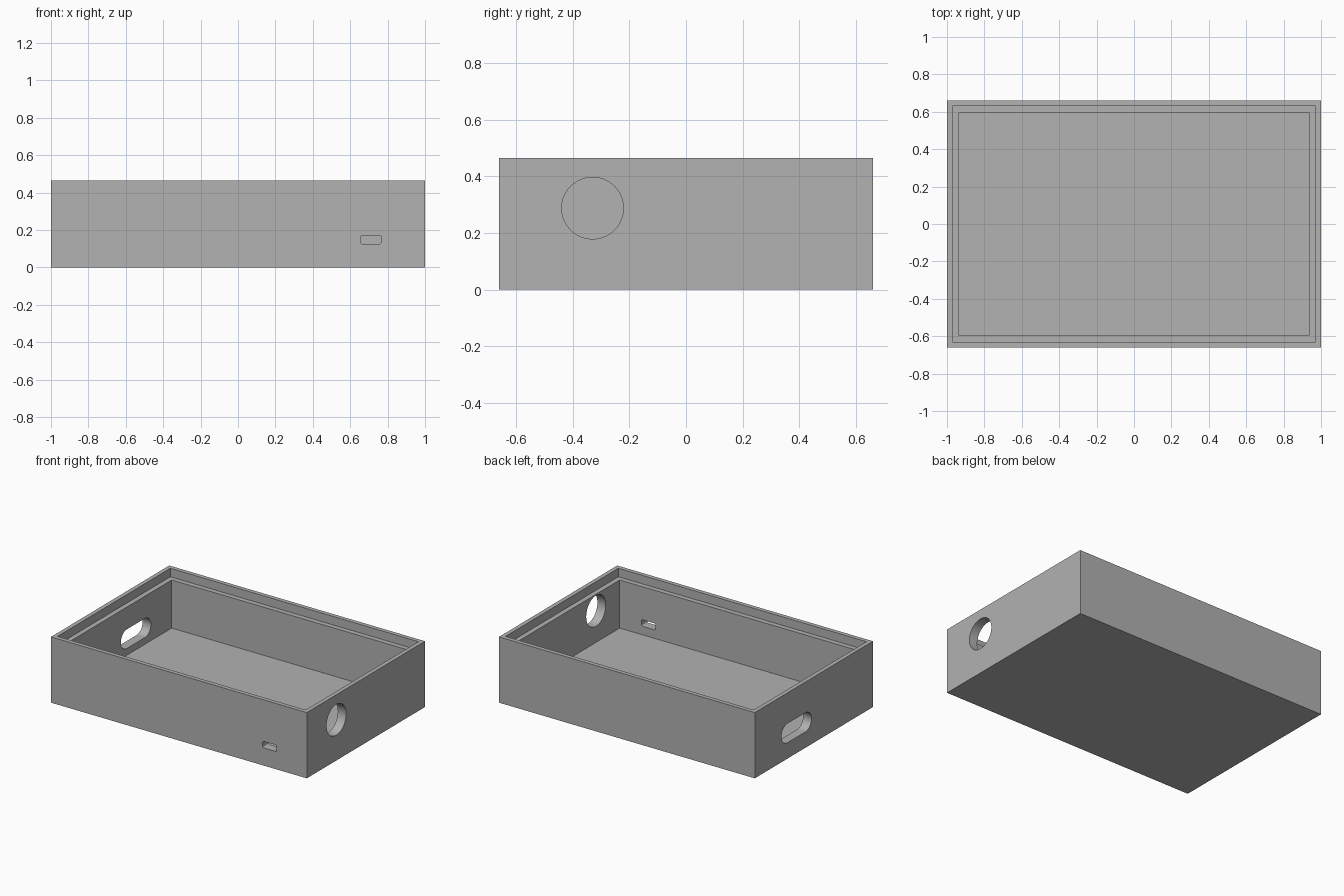
import bpy
import bmesh
import math
from mathutils import Matrix, Vector

cube = bpy.data.objects.get("Cube")
if cube:
    bpy.data.objects.remove(cube, do_unlink=True)

HALF_X, HALF_Y, HEIGHT = 1.0, 0.66, 0.465
WALL, LIP, FLOOR, LEDGE_Z = 0.065, 0.03, 0.065, 0.405

grey = bpy.data.materials.new("plain grey")
grey.use_nodes = True
grey.diffuse_color = (0.445, 0.445, 0.445, 1)
grey.node_tree.nodes["Principled BSDF"].inputs["Base Color"].default_value = grey.diffuse_color


def make_object(name, bm):
    bmesh.ops.recalc_face_normals(bm, faces=bm.faces)
    mesh = bpy.data.meshes.new(name)
    bm.to_mesh(mesh)
    bm.free()
    mesh.materials.append(grey)
    obj = bpy.data.objects.new(name, mesh)
    bpy.context.collection.objects.link(obj)
    return obj


def open_tray(name):
    """Rectangular rings, each given by its inset and height, joined in order."""
    bm = bmesh.new()
    steps = [(0, 0), (0, HEIGHT), (LIP, HEIGHT), (LIP, LEDGE_Z), (WALL, LEDGE_Z), (WALL, FLOOR)]
    rings = []
    for inset, z in steps:
        x, y = HALF_X - inset, HALF_Y - inset
        rings.append([bm.verts.new((sx * x, sy * y, z))
                      for sx, sy in ((-1, -1), (1, -1), (1, 1), (-1, 1))])
    for low, high in zip(rings, rings[1:]):
        for i in range(4):
            j = (i + 1) % 4
            bm.faces.new((low[i], low[j], high[j], high[i]))
    bm.faces.new(rings[0])
    bm.faces.new(rings[-1])
    return make_object(name, bm)


def rounded_cutter(name, centre, width, height, radius, turn, segments):
    """Rounded rectangle prism through a wall; turn is its angle about z."""
    bm = bmesh.new()
    dx, dz = width / 2 - radius, height / 2 - radius
    points = []
    for corner, (sx, sz) in enumerate(((1, 1), (-1, 1), (-1, -1), (1, -1))):
        for k in range(segments + 1):
            a = (corner + k / segments) * math.pi / 2
            points.append(Vector((sx * dx + radius * math.cos(a), -0.15,
                                  sz * dz + radius * math.sin(a))))
    face = bm.faces.new([bm.verts.new(p) for p in points])
    bmesh.ops.remove_doubles(bm, verts=bm.verts, dist=0.0001)
    face = bm.faces[:][0]
    grown = bmesh.ops.extrude_face_region(bm, geom=[face])["geom"]
    moved = [v for v in grown if isinstance(v, bmesh.types.BMVert)]
    bmesh.ops.translate(bm, verts=moved, vec=(0, 0.3, 0))
    bm.transform(Matrix.Translation(centre) @ Matrix.Rotation(turn, 4, "Z"))
    cutter = make_object(name, bm)
    cutter.hide_render = True
    return cutter


tray = open_tray("open_tray")

# Round hole in the left wall, long slot in the right wall, small port in front
side = math.pi / 2
cutters = [
    rounded_cutter("round_hole_cutter", (HALF_X, -0.33, 0.288), 0.218, 0.218, 0.109, side, 16),
    rounded_cutter("long_slot_cutter", (-HALF_X, 0.195, 0.18), 0.335, 0.135, 0.067, side, 12),
    rounded_cutter("front_port_cutter", (0.71, -HALF_Y, 0.148), 0.11, 0.046, 0.01, 0, 5),
]

bpy.ops.object.select_all(action="DESELECT")
bpy.context.view_layer.objects.active = tray
tray.select_set(True)
for cutter in cutters:
    cut = tray.modifiers.new(cutter.name, "BOOLEAN")
    cut.operation = "DIFFERENCE"
    cut.solver = "EXACT"
    cut.object = cutter
    bpy.ops.object.modifier_apply(modifier=cut.name)
    bpy.data.objects.remove(cutter, do_unlink=True)

# Smooth hole walls, sharp tray edges
bpy.ops.object.shade_smooth_by_angle(angle=math.radians(30))
